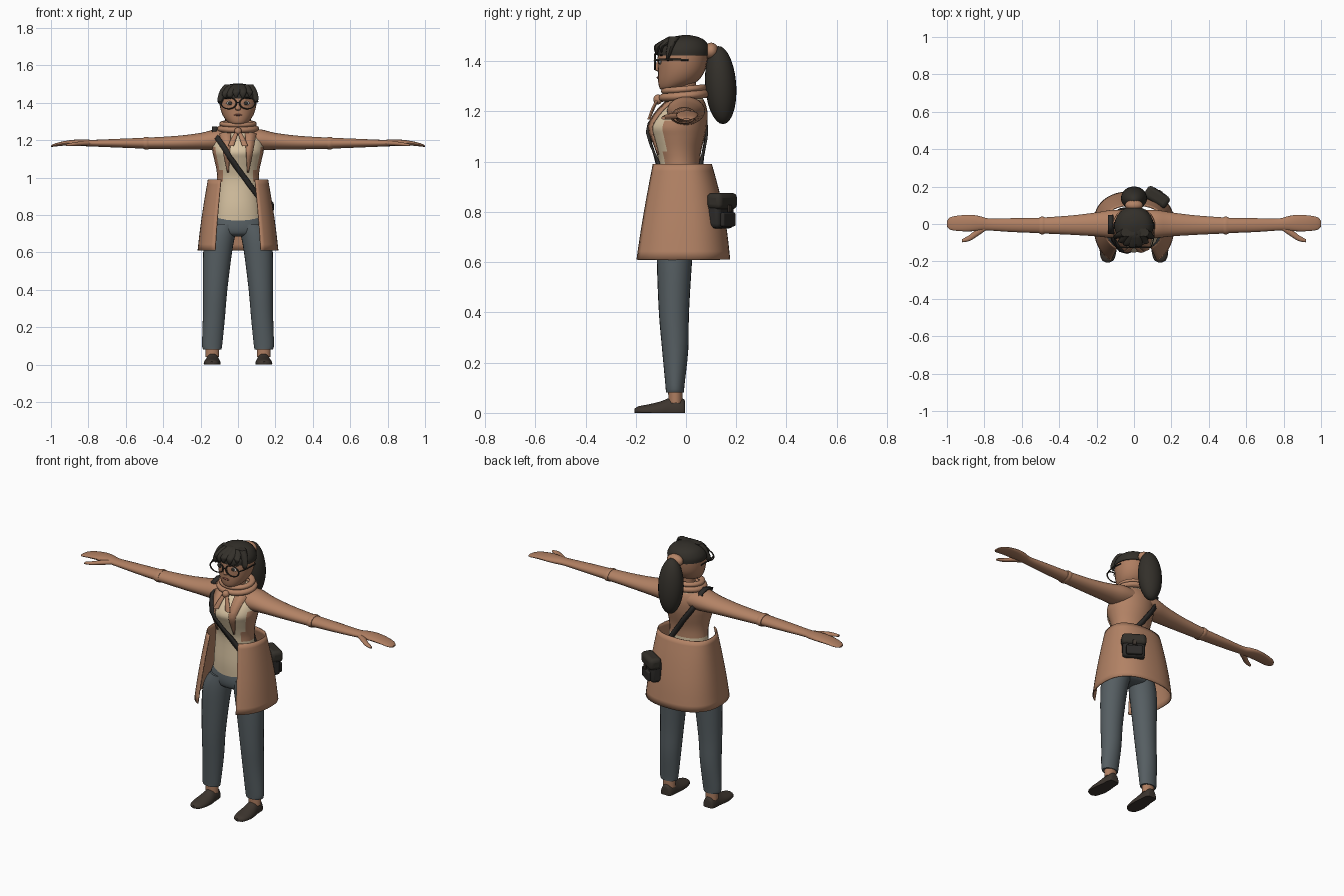
import bpy, bmesh, math
from mathutils import Vector, Matrix

if "Cube" in bpy.data.objects:
    bpy.data.objects.remove(bpy.data.objects["Cube"])

def material(name, rgb):
    m = bpy.data.materials.new(name)
    m.diffuse_color = (*rgb, 1)
    m.use_nodes = True
    m.node_tree.nodes["Principled BSDF"].inputs["Base Color"].default_value = m.diffuse_color
    return m

COAT = material("coat brown", (0.45, 0.225, 0.13))
SKIN = material("warm skin", (0.43, 0.21, 0.12))
SHIRT = material("cream shirt", (0.70, 0.56, 0.37))
PANTS = material("slate trousers", (0.092, 0.112, 0.122))
HAIR = material("dark hair", (0.033, 0.029, 0.023))
SHOE = material("shoe leather", (0.047, 0.036, 0.028))
BAG = material("bag black", (0.026, 0.024, 0.022))
LIPS = material("lip brown", (0.27, 0.10, 0.07))
EYE = material("eye white", (0.6, 0.55, 0.5))

def finish(name, bm, mat, angle=40):
    bmesh.ops.recalc_face_normals(bm, faces=bm.faces)
    me = bpy.data.meshes.new(name)
    bm.to_mesh(me)
    bm.free()
    me.materials.append(mat)
    ob = bpy.data.objects.new(name, me)
    bpy.context.collection.objects.link(ob)
    bpy.ops.object.select_all(action='DESELECT')
    ob.select_set(True)
    bpy.context.view_layer.objects.active = ob
    bpy.ops.object.shade_smooth_by_angle(angle=math.radians(angle))
    return ob

def spline(rows, steps):
    """Catmull-Rom through rows of numbers."""
    out = []
    for i in range(len(rows) - 1):
        a, b, c, d = (Vector(rows[min(max(j, 0), len(rows) - 1)]) for j in range(i - 1, i + 3))
        for s in range(steps):
            t = s / steps
            out.append(0.5 * (2*b + (c - a)*t + (2*a - 5*b + 4*c - d)*t*t + (3*b - a - 3*c + d)*t**3))
    return out + [Vector(rows[-1])]

def loft(name, axis, rows, mat, steps=4, segs=24, floor=None):
    """rows: (position on axis, centre u, centre v, radius u, radius v)."""
    bm = bmesh.new()
    rings = []
    for p, cu, cv, ru, rv in spline(rows, steps):
        ring = []
        for k in range(segs):
            a = 2 * math.pi * k / segs
            u, v = cu + max(ru, .001) * math.cos(a), cv + max(rv, .001) * math.sin(a)
            co = {'z': (u, v, p), 'x': (p, u, v), 'y': (u, p, v)}[axis]
            if floor is not None:
                co = (co[0], co[1], max(co[2], floor))
            ring.append(bm.verts.new(co))
        rings.append(ring)
    for r, q in zip(rings, rings[1:]):
        for k in range(segs):
            bm.faces.new((r[k], r[k-1], q[k-1], q[k]))
    bm.faces.new(rings[0])
    bm.faces.new(rings[-1])
    return finish(name, bm, mat)

def body(name, rows, mat, **kw):
    """rows: (z, half width, front y, back y)."""
    return loft(name, 'z', [(z, 0, (f + b) / 2, w, (b - f) / 2) for z, w, f, b in rows], mat, **kw)

def ball(name, loc, radii, mat, rx=0):
    bm = bmesh.new()
    m = Matrix.Translation(loc) @ Matrix.Rotation(rx, 4, 'X') @ Matrix.Diagonal((*radii, 1))
    bmesh.ops.create_uvsphere(bm, u_segments=24, v_segments=14, radius=1, matrix=m)
    return finish(name, bm, mat, 60)

def ring(name, loc, major, minor, mat, rot=(0, 0, 0), scale=(1, 1, 1)):
    bpy.ops.mesh.primitive_torus_add(location=loc, rotation=rot, major_radius=major, minor_radius=minor,
                                     major_segments=32, minor_segments=10)
    ob = bpy.context.object
    ob.name, ob.scale = name, scale
    ob.data.materials.append(mat)
    bpy.ops.object.shade_smooth()
    return ob

def strip(name, left, right, mat, thick):
    bm = bmesh.new()
    a, b = [bm.verts.new(p) for p in left], [bm.verts.new(p) for p in right]
    for i in range(len(a) - 1):
        bm.faces.new((a[i], b[i], b[i+1], a[i+1]))
    ob = finish(name, bm, mat)
    mod = ob.modifiers.new("thickness", 'SOLIDIFY')
    mod.thickness, mod.offset = thick, 0
    return ob

def on(ob, x, z, side=-1, lift=0.005):
    """Point and normal on the front (-1) or back (1) of a body part."""
    hit, loc, n, _ = ob.ray_cast(Vector((x, side * 2, z)), Vector((0, -side, 0)))
    if not hit:
        loc, n = Vector((x, side * .05, z)), Vector((0, side, 0))
    return loc + n * lift, n

# Torso: cream shirt with the coat wrapping sides and back
torso = body("torso", [(.77, .13, -.105, .06), (.85, .123, -.11, .06), (.98, .112, -.107, .056),
                       (1.04, .115, -.12, .06), (1.10, .128, -.142, .075), (1.14, .137, -.152, .083),
                       (1.19, .137, -.125, .086), (1.23, .125, -.088, .078), (1.26, .085, -.06, .062),
                       (1.28, .05, -.05, .04)], SHIRT)
torso.data.materials.append(COAT)
for f in torso.data.polygons:
    c = f.center
    if .97 < c.z < 1.245 and c.y > (-.085 if c.z < 1.17 else -.05):
        f.material_index = 1
body("neck", [(1.24, .045, -.05, .04), (1.32, .045, -.055, .04)], SKIN)

# Head with nose, mouth and eyes
head = body("head", [(1.283, .022, -.092, -.04), (1.293, .048, -.105, -.01), (1.32, .074, -.111, .045),
                     (1.36, .092, -.112, .074), (1.41, .1, -.113, .086), (1.45, .096, -.106, .086),
                     (1.48, .076, -.078, .068), (1.497, .03, -.03, .03)], SKIN)
loft("nose", 'z', [(1.36, 0, -.112, .008, .004), (1.368, 0, -.114, .015, .012),
                   (1.39, 0, -.112, .009, .007), (1.41, 0, -.108, .006, .004)], SKIN, segs=12)
ball("mouth", on(head, 0, 1.335, lift=0)[0], (.022, .005, .005), LIPS)

# Hair cap, fringe, band and ponytail
body("hair_cap", [(1.422, .105, -.114, .093), (1.45, .103, -.113, .094), (1.48, .084, -.088, .078),
                  (1.496, .055, -.055, .05), (1.504, .015, -.015, .015)], HAIR)
for i, (x0, x1, end) in enumerate([(-.05, -.094, 1.392), (-.035, -.07, 1.425), (-.015, -.042, 1.42),
                                   (.0, -.01, 1.428), (.02, .026, 1.425), (.04, .062, 1.435),
                                   (.06, .093, 1.40)]):
    y1 = -.119 + 5.5 * x1 * x1
    loft(f"fringe_lock_{i}", 'z', [(end, x1, y1, .004, .003), (end + .022, x1, y1, .017, .009),
                                   (1.468, (x0 + x1) / 2, y1 + .014, .023, .016),
                                   (1.499, x0, -.045, .02, .022)], HAIR, segs=12)
ball("hair_band", (0, .1, 1.44), (.048, .03, .034), COAT)
ball("ponytail", (0, .138, 1.305), (.07, .062, .156), HAIR, math.radians(4))

# Glasses, eyes and brows
for s, side in ((-1, "right"), (1, "left")):
    x = s * .05
    ring(f"{side}_glasses_rim", (x, -.124, 1.398), .041, .004, HAIR, (math.pi / 2, 0, 0), (1, .74, 1))
    loft(f"{side}_glasses_arm", 'y', [(-.124, s * .091, 1.405, .003, .004), (-.07, s * .106, 1.407, .003, .004),
                                      (.01, s * .105, 1.405, .003, .004)], HAIR, segs=8)
    e = on(head, s * .043, 1.398, lift=0)[0]
    ball(f"{side}_eye", e, (.02, .005, .011), EYE)
    ball(f"{side}_iris", e + Vector((0, -.004, 0)), (.010, .004, .010), HAIR)
    ball(f"{side}_brow", on(head, x, 1.424, lift=0)[0], (.024, .006, .004), HAIR)
loft("glasses_bridge", 'x', [(-.012, -.126, 1.402, .003, .003), (.012, -.126, 1.402, .003, .003)], HAIR, segs=8)

# Scarf: two wraps, knot and tails
ring("scarf_lower_wrap", (0, -.008, 1.262), .092, .021, COAT, (math.radians(5), 0, 0), (1, .9, .8))
ring("scarf_upper_wrap", (0, -.008, 1.288), .083, .017, COAT, (math.radians(5), 0, 0), (1, .92, .8))
ball("scarf_knot", (0, -.112, 1.248), (.02, .018, .02), COAT)
for s, side in ((-1, "right"), (1, "left")):
    loft(f"{side}_scarf_tail", 'z', [(1.168, s * .038, -.148, .016, .006), (1.21, s * .022, -.132, .014, .007),
                                     (1.248, s * .006, -.113, .009, .007)], COAT, segs=12)
    # Coat lapels lying on the shirt
    zs = [1.03 + .022 * i for i in range(11)]
    inner = [on(torso, s * (.048 - .012 * i / 10), z)[0] for i, z in enumerate(zs)]
    outer = [on(torso, s * (.055 + .045 * i / 10), z)[0] for i, z in enumerate(zs)]
    strip(f"{side}_lapel", inner, outer, COAT, .006)

# Arms, cuffs, hands
def arm_loft(name, s, rows, mat, **kw):
    return loft(name, 'x', [(s * r[0], *r[1:]) for r in rows], mat, **kw)

for s, side in ((-1, "right"), (1, "left")):
    arm_loft(f"{side}_sleeve", s, [(.05, .0, 1.203, .075, .052), (.12, .0, 1.202, .075, .056),
                                   (.2, -.002, 1.194, .064, .045), (.33, -.006, 1.187, .052, .036),
                                   (.48, -.008, 1.184, .043, .030)], COAT)
    arm_loft(f"{side}_cuff", s, [(.478, -.008, 1.184, .045, .032), (.49, -.008, 1.184, .048, .034),
                                 (.505, -.008, 1.184, .045, .031)], COAT)
    arm_loft(f"{side}_forearm", s, [(.5, -.008, 1.184, .041, .029), (.65, -.006, 1.184, .037, .023),
                                    (.77, -.003, 1.184, .032, .018), (.82, .003, 1.186, .038, .018),
                                    (.87, .005, 1.187, .044, .016), (.93, .004, 1.183, .042, .012),
                                    (.98, .003, 1.174, .034, .008), (1.0, .002, 1.168, .015, .004)], SKIN)
    arm_loft(f"{side}_thumb", s, [(.79, -.018, 1.184, .015, .012), (.84, -.047, 1.182, .02, .012),
                                  (.88, -.075, 1.178, .016, .010), (.92, -.09, 1.174, .008, .006)], SKIN, segs=14)

# Trousers, ankles and shoes
body("trouser_hips", [(.685, .06, -.07, .0), (.70, .12, -.10, .035), (.74, .145, -.108, .05),
                      (.80, .122, -.1, .05)], PANTS)
for s, side in ((-1, "right"), (1, "left")):
    loft(f"{side}_trouser_leg", 'z', [(z, s * x, y, rx, ry) for z, x, y, rx, ry in
         [(.082, .138, -.044, .049, .036), (.11, .138, -.044, .054, .038), (.25, .129, -.043, .059, .052),
          (.40, .122, -.048, .065, .060), (.60, .109, -.046, .077, .070), (.69, .094, -.04, .079, .074),
          (.75, .07, -.03, .068, .075)]], PANTS)
    loft(f"{side}_ankle", 'z', [(.04, s * .137, -.042, .036, .028), (.09, s * .137, -.042, .037, .029)], SKIN)
    loft(f"{side}_shoe", 'y', [(y, s * x, 0.008, rx, rz) for y, x, rx, rz in
         [(-.205, .14, .012, .008), (-.19, .14, .033, .018), (-.15, .139, .044, .026), (-.10, .137, .043, .038),
          (-.065, .136, .038, .052), (-.03, .136, .036, .054), (-.008, .136, .030, .046),
          (-.003, .136, .02, .03)]], SHOE, floor=0)

# Coat skirt: flared shell, open at the front
bm = bmesh.new()
rows = []
for z, rx, back, front in spline([(.61, .213, .173, .222), (.74, .198, .158, .2), (.88, .177, .13, .172),
                                  (.99, .158, .1, .148)], 3):
    row = []
    for k in range(41):
        a = math.radians(-149 + 298 * k / 40)
        sx, cy = math.sin(a), math.cos(a)
        row.append(bm.verts.new((rx * math.copysign(abs(sx) ** .85, sx),
                                 (back if cy > 0 else front) * math.copysign(abs(cy) ** .85, cy), z)))
    rows.append(row)
for p, q in zip(rows, rows[1:]):
    for k in range(40):
        bm.faces.new((p[k], p[k+1], q[k+1], q[k]))
skirt = finish("coat_skirt", bm, COAT)
mod = skirt.modifiers.new("cloth", 'SOLIDIFY')
mod.thickness, mod.offset = .006, 0

# Shoulder strap: up the chest, over the shoulder, down the back
path = [on(torso, .11 - .23 * t / 12, .885 + .345 * t / 12, -1, .010) for t in range(13)]
path += [(Vector((-.125, y, z)), Vector((0, y * 8, 1)).normalized())
         for y, z in ((-.05, 1.258), (0, 1.27), (.045, 1.258))]
path += [on(torso, -.115 + .19 * t / 9, 1.215 - .285 * t / 9, 1, .010) for t in range(10)]
left, right = [], []
for i, (p, n) in enumerate(path):
    tangent = path[min(i + 1, len(path) - 1)][0] - path[max(i - 1, 0)][0]
    w = tangent.cross(n).normalized() * .014
    left.append(p + w)
    right.append(p - w)
strip("bag_strap", left, right, BAG, .009)

# Bag on the back hip: pouch, flap and buckle
turn = Matrix.Translation((.118, .137, .805)) @ Matrix.Rotation(math.radians(-33), 4, 'Z')
for name, loc, size, mat in (("bag_pouch", (0, 0, -.008), (.125, .062, .125), BAG),
                             ("bag_flap", (0, .008, .038), (.138, .07, .066), HAIR),
                             ("bag_pocket", (0, .034, -.035), (.09, .022, .055), BAG),
                             ("bag_buckle", (0, .044, .008), (.022, .008, .03), SHOE)):
    bm = bmesh.new()
    bmesh.ops.create_cube(bm, size=1, matrix=turn @ Matrix.Translation(loc) @ Matrix.Diagonal((*size, 1)))
    bag = finish(name, bm, mat)
    bev = bag.modifiers.new("soft_edges", 'BEVEL')
    bev.width, bev.segments = min(size) * .3, 3
